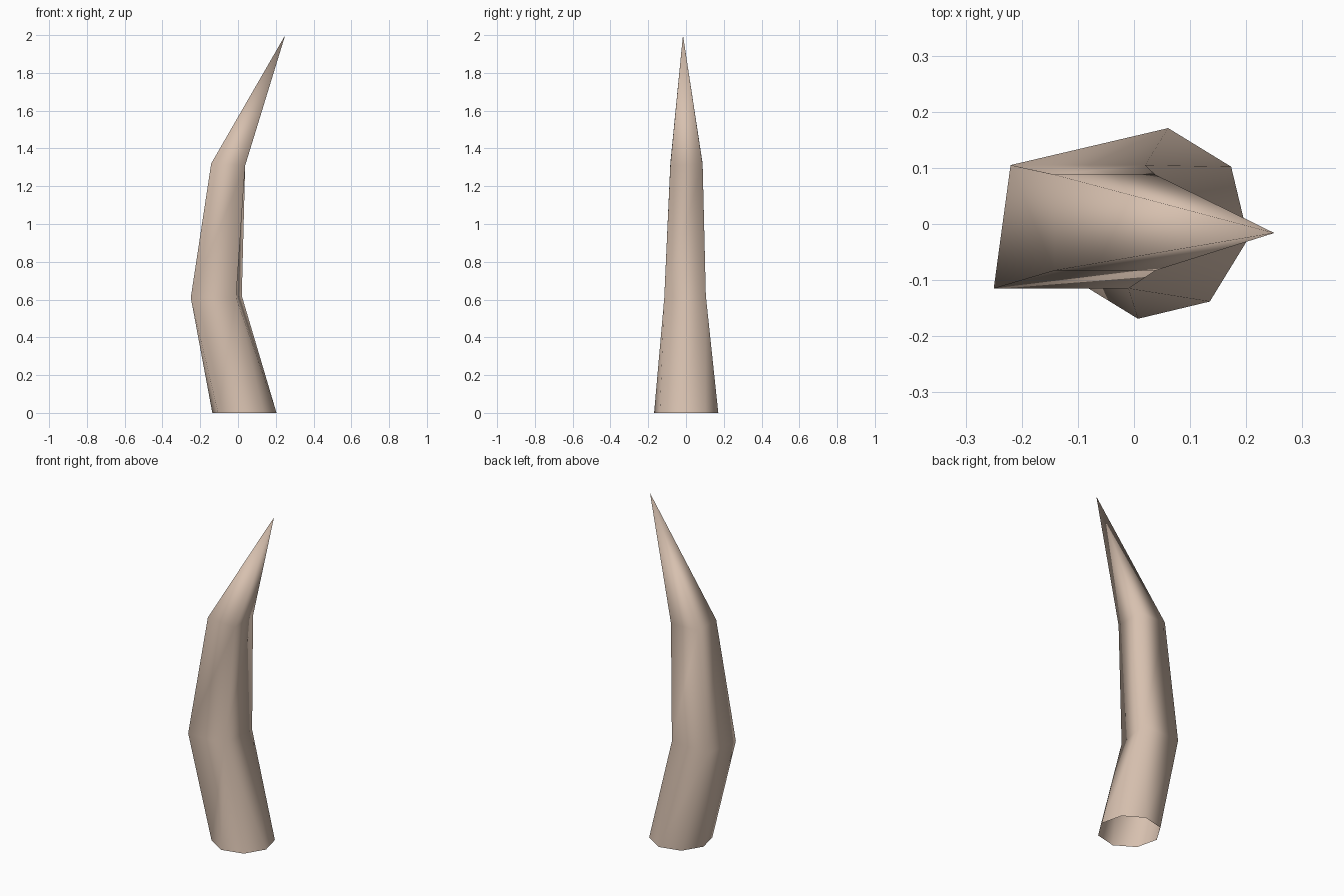
import bpy, bmesh, math

if "Cube" in bpy.data.objects:
    bpy.data.objects.remove(bpy.data.objects["Cube"])

bone = bpy.data.materials.new("pale tan bone")
bone.diffuse_color = (0.68, 0.53, 0.43, 1)
bone.use_nodes = True
bone.node_tree.nodes["Principled BSDF"].inputs["Base Color"].default_value = bone.diffuse_color

bm = bmesh.new()

# Open eight-sided root ring
base = []
for i in range(8):
    a = math.radians(36 + 45 * i)
    base.append(bm.verts.new((0.034 + 0.172 * math.cos(a), 0.001 + 0.172 * math.sin(a), 0)))

# Four-sided rings above: back right, back left, front left, front right
lower = [bm.verts.new(p) for p in ((0.02, 0.105, 0.62), (-0.22, 0.105, 0.61),
                                   (-0.25, -0.115, 0.61), (-0.01, -0.115, 0.61))]
upper = [bm.verts.new(p) for p in ((0.038, 0.088, 1.315), (-0.142, 0.088, 1.32),
                                   (-0.142, -0.083, 1.32), (0.038, -0.083, 1.31))]
tip = bm.verts.new((0.25, -0.016, 2.0))

# Root section: fan triangles joining eight sides to four
owner = (0, 1, 1, 2, 3, 3, 3, 0)      # ring corner facing each root edge
for i in range(8):
    bm.faces.new((base[i], base[(i + 1) % 8], lower[owner[i]]))
    nxt = owner[(i + 1) % 8]
    if nxt != owner[i]:
        bm.faces.new((base[(i + 1) % 8], lower[nxt], lower[owner[i]]))

# Middle section and pointed end
for i in range(4):
    j = (i + 1) % 4
    bm.faces.new((lower[i], lower[j], upper[j], upper[i]))
    bm.faces.new((upper[i], upper[j], tip))

for f in bm.faces:
    f.smooth = True
bm.normal_update()

mesh = bpy.data.meshes.new("horn")
bm.to_mesh(mesh)
bm.free()
mesh.materials.append(bone)
horn = bpy.data.objects.new("horn", mesh)
bpy.context.collection.objects.link(horn)
